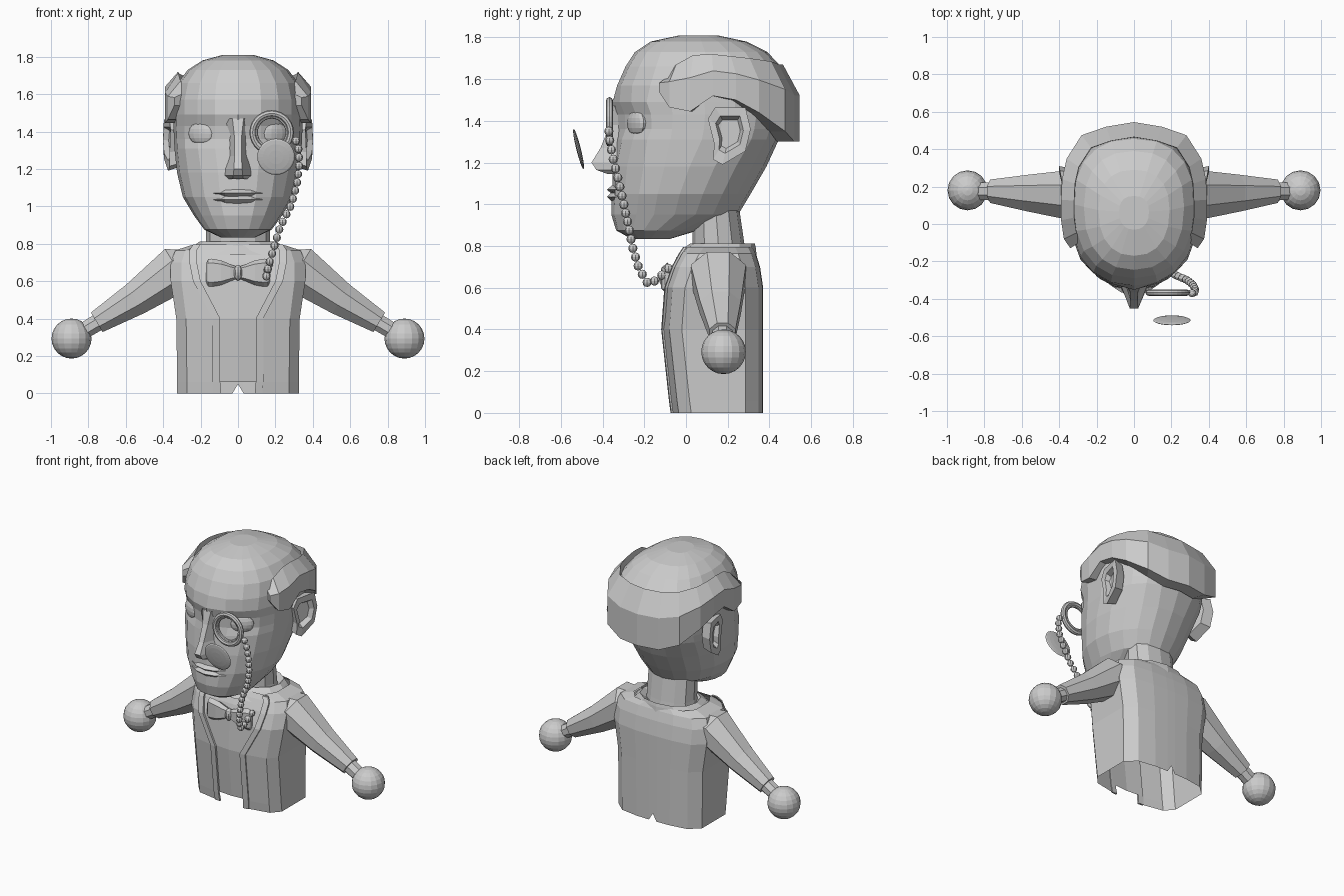
import bpy, bmesh, math
from mathutils import Vector, Matrix

if "Cube" in bpy.data.objects:
    bpy.data.objects.remove(bpy.data.objects["Cube"])

grey = bpy.data.materials.new("plain grey")
grey.diffuse_color = (0.6, 0.6, 0.6, 1)
grey.use_nodes = True
grey.node_tree.nodes["Principled BSDF"].inputs["Base Color"].default_value = grey.diffuse_color


def finish(name, bm):
    bmesh.ops.recalc_face_normals(bm, faces=bm.faces)
    me = bpy.data.meshes.new(name)
    bm.to_mesh(me)
    bm.free()
    me.materials.append(grey)
    ob = bpy.data.objects.new(name, me)
    bpy.context.collection.objects.link(ob)
    return ob


def loft(name, rings, closed=True, cap=True):
    """Skin a list of point rings with flat faces."""
    bm = bmesh.new()
    vs = [[bm.verts.new(p) for p in r] for r in rings]
    n = len(rings[0])
    for a, b in zip(vs, vs[1:]):
        for i in range(n if closed else n - 1):
            j = (i + 1) % n
            bm.faces.new((a[i], a[j], b[j], b[i]))
    if cap:
        bm.faces.new(vs[0])
        bm.faces.new(vs[-1])
    return finish(name, bm)


def balls(name, centres, size, u=16, v=12):
    bm = bmesh.new()
    for c in centres:
        m = Matrix.Translation(c) @ Matrix.Diagonal((*size, 1))
        bmesh.ops.create_uvsphere(bm, u_segments=u, v_segments=v, radius=1, matrix=m)
    return finish(name, bm)


def oval(z, yf, yb, w, mid=.53, n=20, front=2.2, back=2.2):
    """Horizontal ring, rounded front and back around its widest point."""
    yc = yf + mid * (yb - yf)
    pts = []
    for i in range(n):
        a = 2 * math.pi * i / n
        s, c = math.sin(a), math.cos(a)
        e = 2 / (front if c > 0 else back)
        x = w * math.copysign(abs(s) ** e, s)
        y = yc - abs(c) ** e * (yc - yf) if c > 0 else yc + abs(c) ** e * (yb - yc)
        pts.append(Vector((x, y, z)))
    return pts


# Head with sunken eye sockets; the jaw narrows backwards into the neck
head = [(.833, -.26, -.08, .09, .5), (.875, -.335, .06, .18, .5), (.95, -.358, .25, .235, .5),
        (1.05, -.355, .31, .295, .49), (1.18, -.35, .385, .326, .5), (1.31, -.34, .445, .34, .53),
        (1.36, -.338, .462, .342, .53), (1.43, -.342, .475, .345, .53),
        (1.49, -.352, .48, .345, .53), (1.57, -.33, .48, .343, .53), (1.66, -.29, .455, .322, .53),
        (1.73, -.245, .39, .268, .53), (1.78, -.17, .29, .19, .53), (1.81, -.03, .15, .08, .53)]
rings = [oval(*r, front=2.1 if r[0] < 1.25 else 2.3, back=2.1 if r[0] < 1.25 else 2.4)
         for r in head]
for r in rings:
    for p in r:
        d = math.hypot(abs(p.x) - .18, p.z - 1.395)
        if p.y < 0 and d < .115:
            p.y += .03 if d < .075 else .015
loft("head", rings)

# Neck and collar
loft("neck", [oval(z, yf, yb, w, .5, 12) for z, yf, yb, w in
              [(.70, .0, .30, .18), (.81, .03, .28, .17), (.98, .03, .255, .17)]])
loft("collar", [oval(z, yf, yb, w, .5, 12) for z, yf, yb, w in
                [(.74, -.05, .34, .29), (.79, -.01, .335, .235),
                 (.812, .02, .33, .205), (.78, .04, .29, .17)]])

# Nose
loft("nose", [[(-b, y2, z), (-t, y, z), (t, y, z), (b, y2, z)] for z, y, t, b, y2 in
              [(1.47, -.345, .03, .08, -.30), (1.38, -.365, .02, .055, -.29),
               (1.27, -.41, .018, .055, -.30), (1.20, -.453, .022, .07, -.33),
               (1.165, -.43, .025, .07, -.34), (1.145, -.375, .03, .06, -.32)]])

# Lips
for name, zc, h in (("upper_lip", 1.070, .020), ("lower_lip", 1.036, .022)):
    loft(name, [[(x, y, zc + k * h), (x, y - .025, zc), (x, y, zc - k * h), (x, y + .05, zc)]
                for x, y, k in [(-.13, -.30, .3), (-.07, -.34, .9), (0, -.355, 1),
                                (.07, -.34, .9), (.13, -.30, .3)]])

# Eyes and ears, mirrored
ear = [(.105, 1.41), (.14, 1.465), (.285, 1.465), (.31, 1.36),
       (.285, 1.255), (.175, 1.19), (.13, 1.215), (.135, 1.29)]
for s, side in ((1, "left"), (-1, "right")):
    eye = balls("eye_" + side, [(0, 0, 0)], (.08, .03, .062), 14, 8)
    eye.location = (s * .195, -.236, 1.39)
    eye.rotation_euler = (0, 0, s * math.radians(30))

    def ear_ring(k, dx):
        return [(s * (.36 + (y - .105) * .2 + dx), .21 + (y - .21) * k, 1.345 + (z - 1.345) * k)
                for y, z in ear]
    loft("ear_" + side, [ear_ring(.85, -.07), ear_ring(1, 0), ear_ring(.65, 0), ear_ring(.5, -.03)])

# Hair band round the sides and back
hair = [(.34, -.13, 1.61, 1.54), (.375, -.08, 1.67, 1.465), (.39, .02, 1.715, 1.445),
        (.39, .13, 1.72, 1.52), (.385, .24, 1.71, 1.50), (.36, .35, 1.70, 1.44),
        (.28, .475, 1.685, 1.35), (.15, .52, 1.67, 1.30)]
hair += [(0, .545, 1.67, 1.30)] + [(-x, y, a, b) for x, y, a, b in reversed(hair)]
loft("hair", [[(x * .82, .1 + (y - .1) * .82, zt), (x, y, zt - .4 * (zt - zb)),
               (x, y, zb), (x * .8, .1 + (y - .1) * .8, zb)] for x, y, zt, zb in hair])

# Jacket: open front, hollow base, small back vent
body = [(0, .09, .325, -.07, .37), (.06, .095, .325, -.078, .37), (.40, .095, .33, -.115, .37),
        (.60, .20, .36, -.10, .37), (.70, .22, .36, -.065, .355), (.765, .22, .335, -.03, .335),
        (.795, .20, .24, -.01, .32)]
rings = []
for z, xo, w, yf, yb in body:
    half = [(xo, yf, z), (w * .84, yf + .035, z), (w, yf + .095, z), (w, yb - .085, z),
            (w * .78, yb - .022, z), (w * .4, yb - .003, z), (.03, yb, z)]
    rings.append(half + [(0, yb, max(z, .05))] + [(-x, y, h) for x, y, h in reversed(half)])
loft("jacket", rings, closed=False, cap=False)

# Shirt front and lapels
loft("shirt", [[(-xo - .03, yf + .018, z), (0, yf + .008, z), (xo + .03, yf + .018, z)]
               for z, xo, w, yf, yb in body[1:]], closed=False, cap=False)
for s, side in ((1, "left"), (-1, "right")):
    loft("lapel_" + side, [[(s * xo, yf - .004, z), (s * (xo + .04), yf, z),
                            (s * (xo + .04), yf + .012, z), (s * xo, yf + .010, z)]
                           for z, xo, w, yf, yb in body])

# Sleeves, cuffs and ball hands
up, across = Vector((.52, 0, .855)), Vector((0, 1, 0))


def arm(name, s, stations):
    rings = []
    for x, y, z, rz, ry in stations:
        ring = []
        for i in range(8):
            a = 2 * math.pi * (i + .5) / 8
            p = Vector((x, y, z)) + 1.06 * (up * rz * math.cos(a) + across * ry * math.sin(a))
            ring.append((s * p.x, p.y, p.z))
        rings.append(ring)
    loft(name, rings)


for s, side in ((1, "left"), (-1, "right")):
    arm("sleeve_" + side, s, [(.22, .155, .69, .09, .12), (.325, .155, .665, .128, .135),
                              (.55, .165, .505, .092, .10), (.755, .175, .38, .062, .064)])
    arm("cuff_" + side, s, [(.74, .175, .385, .047, .05), (.84, .175, .325, .044, .047)])
    balls("hand_" + side, [(s * .89, .18, .293)], (.107, .107, .107))

# Bow tie
for s, side in ((1, "left"), (-1, "right")):
    loft("bow_" + side, [[(s * x, -.09 - t, .645 + .7 * h), (s * x, -.09, .645 + h),
                          (s * x, -.09 + t, .645 + .7 * h), (s * x, -.09 + t, .645 - .7 * h),
                          (s * x, -.09, .645 - h), (s * x, -.09 - t, .645 - .7 * h)]
                         for x, h, t in [(.0, .03, .015), (.04, .045, .025), (.09, .066, .03),
                                         (.14, .075, .026), (.16, .072, .02), (.17, .05, .01)]])
balls("bow_knot", [(0, -.10, .645)], (.024, .03, .042), 10, 8)

# Monocle frame
for name, R, r, y in (("monocle_rim", .102, .017, -.367), ("monocle_inner_rim", .084, .010, -.362)):
    bpy.ops.mesh.primitive_torus_add(major_segments=28, minor_segments=8, major_radius=R,
                                     minor_radius=r, location=(.18, y, 1.395),
                                     rotation=(math.pi / 2, 0, 0))
    rim = bpy.context.object
    rim.name = name
    rim.data.materials.append(grey)

# Loose lens floating in front
lens = balls("lens", [(0, 0, 0)], (.10, .10, .011), 28, 8)
lens.location = (.203, -.515, 1.265)
lens.rotation_euler = (math.radians(90 + 14), 0, 0)

# Bead chain, spaced evenly along a path
path = [Vector(p) for p in [
    (.31, -.37, 1.35), (.325, -.365, 1.30), (.327, -.35, 1.22), (.315, -.325, 1.12),
    (.285, -.30, 1.01), (.225, -.275, .89), (.195, -.255, .79), (.165, -.225, .69),
    (.15, -.18, .615), (.155, -.13, .645), (.165, -.09, .69), (.17, -.065, .70)]]
step = .046
beads, left = [path[0]], step
for a, b in zip(path, path[1:]):
    length, t = (b - a).length, left
    while t <= length:
        beads.append(a.lerp(b, t / length))
        t += step
    left = t - length
balls("bead_chain", beads, (.022, .022, .022), 8, 6)
